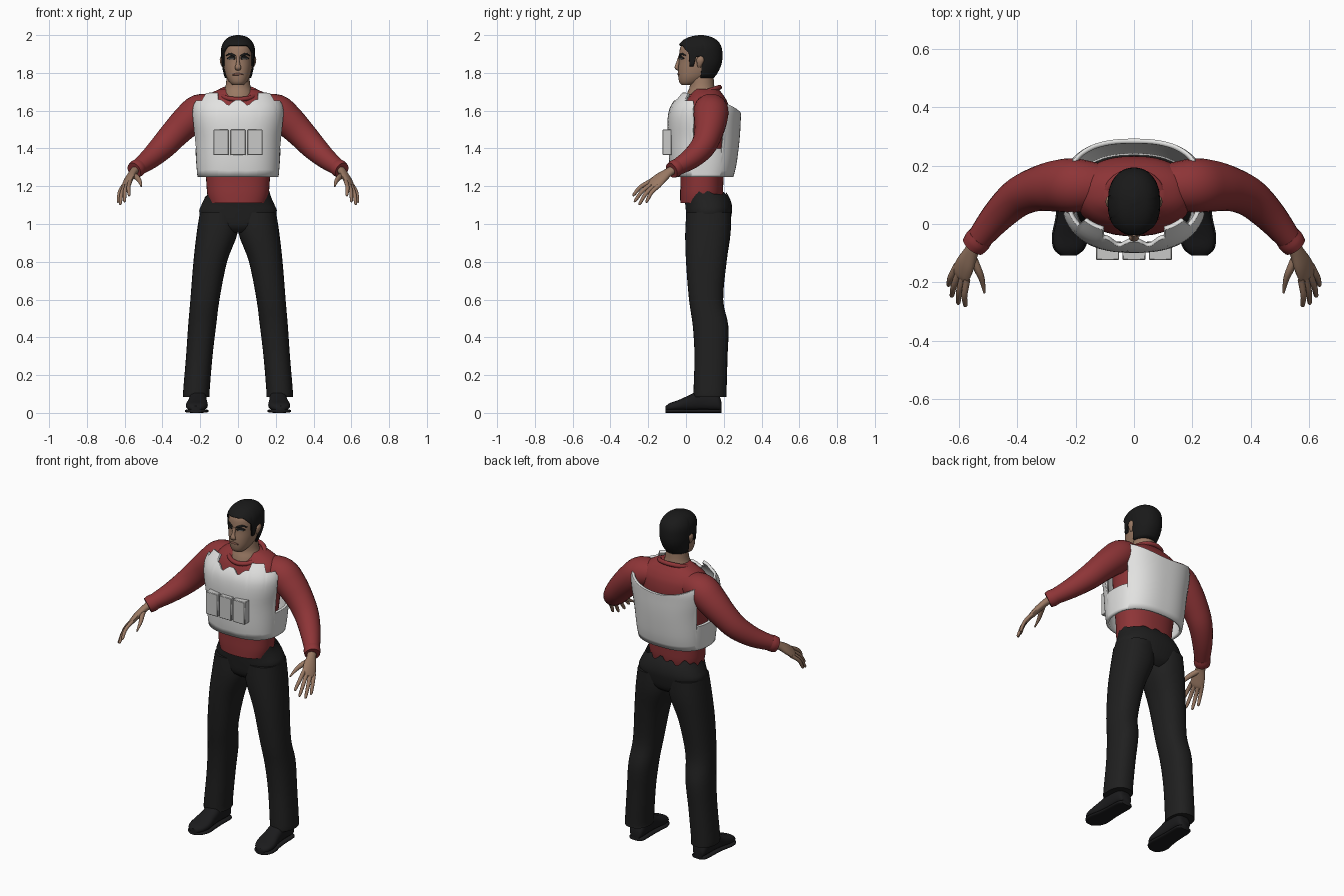
import bpy, bmesh
from math import sin, cos, pi, radians
from mathutils import Vector

if "Cube" in bpy.data.objects:
    bpy.data.objects.remove(bpy.data.objects["Cube"], do_unlink=True)


def material(name, r, g, b):
    m = bpy.data.materials.new(name)
    m.use_nodes = True
    m.diffuse_color = (r, g, b, 1)
    bsdf = m.node_tree.nodes["Principled BSDF"]
    bsdf.inputs["Base Color"].default_value = (r, g, b, 1)
    bsdf.inputs["Roughness"].default_value = 0.8
    return m


SKIN = material("skin", 0.32, 0.19, 0.125)
HAIR = material("black hair", 0.01, 0.01, 0.01)
RED = material("red cloth", 0.27, 0.035, 0.038)
WHITE = material("white armour", 0.76, 0.76, 0.75)
GREY = material("pale grey pouch", 0.58, 0.58, 0.57)
BLACK = material("black trousers", 0.014, 0.014, 0.014)
LEATHER = material("black leather", 0.011, 0.011, 0.012)
LIP = material("lip", 0.2, 0.09, 0.065)
EYE = material("eye white", 0.5, 0.48, 0.45)


def finish(ob, mat, thickness=0):
    ob.data.materials.append(mat)
    bpy.ops.object.select_all(action='DESELECT')
    ob.select_set(True)
    bpy.context.view_layer.objects.active = ob
    bpy.ops.object.shade_smooth_by_angle(angle=radians(50))
    if thickness:
        mod = ob.modifiers.new("thickness", 'SOLIDIFY')
        mod.thickness, mod.offset = thickness, 0


def loft(name, rings, mat, caps=(True, True), s=1, thickness=0):
    """Skin a list of rings; s = -1 mirrors to the right side."""
    bm = bmesh.new()
    vs = [[bm.verts.new((p[0] * s, p[1], p[2])) for p in r] for r in rings]
    n = len(vs[0])
    for a, b in zip(vs, vs[1:]):
        for i in range(n):
            j = (i + 1) % n
            bm.faces.new((a[i], a[j], b[j], b[i]))
    for end, use in zip((vs[0], vs[-1]), caps):
        if use:
            bm.faces.new(end)
    bmesh.ops.recalc_face_normals(bm, faces=bm.faces)
    me = bpy.data.meshes.new(name)
    bm.to_mesh(me)
    bm.free()
    ob = bpy.data.objects.new(name, me)
    bpy.context.collection.objects.link(ob)
    finish(ob, mat, thickness)


def refine(rows, k=4):
    """Smoothly subdivide a list of number rows."""
    out = []
    for i in range(len(rows) - 1):
        a, b, c, d = (rows[min(max(i + o, 0), len(rows) - 1)] for o in (-1, 0, 1, 2))
        for j in range(k):
            t = j / k
            out.append([q + t * (r - p) / 2 + t * t * (2 * p - 5 * q + 4 * r - w) / 2
                        + t ** 3 * (3 * q - p - 3 * r + w) / 2
                        for p, q, r, w in zip(a, b, c, d)])
    return out + [list(rows[-1])]


def power(v, p):
    return (1 if v >= 0 else -1) * abs(v) ** (2 / p)


def section(row, a, p=2.3):
    """Point at angle a on a level section (height, centre x, half width, front y, back y)."""
    z, xc, hw, yf, yb = row
    return Vector((xc + hw * power(cos(a), p), (yf + yb) / 2 + (yb - yf) / 2 * power(sin(a), p), z))


def at_height(rows, z):
    for a, b in zip(rows, rows[1:]):
        if z <= b[0]:
            t = max(0, (z - a[0]) / (b[0] - a[0]))
            return [z] + [u + (v - u) * t for u, v in zip(a[1:], b[1:])]
    return [z] + list(rows[-1][1:])


def stack(name, rows, mat, s=1, n=28, p=2.3):
    loft(name, [[section(r, 2 * pi * i / n, p) for i in range(n)] for r in refine(rows)], mat, s=s)


def shell(name, rows, mat, low, high, ref, n=120, m=18, p=2.5, cap=False, thickness=0):
    """Open sheet round a body whose lower and upper edges vary with the point (x, y)."""
    rows, rings = refine(rows), []
    for k in range(m + 1):
        ring = []
        for i in range(n):
            a = 2 * pi * (i + .5) / n
            q = section(at_height(rows, ref), a, p)
            lo, hi = low(q.x, q.y), high(q.x, q.y)
            ring.append(section(at_height(rows, lo + (hi - lo) * sin(k / m * pi / 2)), a, p))
        rings.append(ring)
    loft(name, rings, mat, (False, cap), thickness=thickness)


def tube(name, path, mat, s=1, ref=(0, 1, 0), n=14, k=4):
    """Tube along rows of (x, y, z, radius along ref, radius across)."""
    rows, rings = refine(path, k), []
    pts = [Vector(r[:3]) for r in rows]
    for i, r in enumerate(rows):
        t = (pts[min(i + 1, len(pts) - 1)] - pts[max(i - 1, 0)]).normalized()
        u = Vector(ref) - t * t.dot(Vector(ref))
        u.normalize()
        v = t.cross(u)
        rings.append([pts[i] + u * r[3] * cos(2 * pi * j / n) + v * r[4] * sin(2 * pi * j / n)
                      for j in range(n)])
    loft(name, rings, mat, s=s)


# Shirt body, neck and collar
stack("shirt", [(1.11, 0, .15, -.03, .185), (1.16, 0, .163, -.031, .195), (1.25, 0, .17, -.03, .2),
                (1.4, 0, .185, -.04, .22), (1.55, 0, .195, -.04, .232), (1.62, 0, .2, -.02, .227),
                (1.66, 0, .185, 0, .212), (1.69, 0, .15, .025, .192), (1.715, 0, .095, .045, .172)], RED, n=40)
stack("neck", [(1.64, 0, .09, -.01, .165), (1.69, 0, .082, .005, .162),
               (1.73, 0, .066, .02, .15), (1.8, 0, .058, .02, .145)], SKIN, p=2)
bpy.ops.mesh.primitive_torus_add(location=(0, .085, 1.692), rotation=(.33, 0, 0), major_radius=.098,
                                 minor_radius=.013, major_segments=36, minor_segments=8)
bpy.context.object.name = "collar"
finish(bpy.context.object, RED)

# Head
head = [(1.735, 0, .028, -.022, .03), (1.75, 0, .045, -.035, .075), (1.78, 0, .062, -.041, .125),
        (1.82, 0, .073, -.041, .165), (1.86, 0, .078, -.037, .18), (1.9, 0, .08, -.036, .182),
        (1.94, 0, .077, -.028, .175), (1.97, 0, .058, 0, .15), (1.985, 0, .03, .04, .11)]
stack("head", head, SKIN, n=36, p=2.2)


def face_y(x, z):
    _, _, hw, yf, yb = at_height(refine(head), z)
    return (yf + yb) / 2 - (yb - yf) / 2 * (1 - abs(x / hw) ** 2.2) ** (1 / 2.2)


def feature(name, pts, height, mat, s=1):
    tube(name, [(x, face_y(x, z), z, height * f, .004)
                for (x, z), f in zip(pts, (.5, 1, .9, .3))], mat, s, ref=(0, 0, 1), n=8)


# Hair with a short fringe, sideburns and gaps for the ears
def hairline(x, y):
    if y < .02:
        return 1.945 if y < -.025 else 1.945 - (y + .025)
    return 1.835 if y < .05 else 1.885 if y < .095 else 1.775


shell("hair", [(1.77, 0, .064, -.03, .138), (1.8, 0, .074, -.045, .162), (1.85, 0, .083, -.044, .184),
               (1.9, 0, .085, -.042, .188), (1.94, 0, .082, -.036, .182), (1.97, 0, .065, -.012, .16),
               (1.987, 0, .042, .025, .128), (1.995, 0, .008, .068, .09)],
      HAIR, hairline, lambda x, y: 1.995, 1.88, n=72, p=2.2, cap=True, thickness=.01)

# Face
tube("nose", [(0, -.034, 1.885, .007, .008), (0, -.044, 1.85, .009, .01),
              (0, -.049, 1.828, .011, .017), (0, -.038, 1.817, .006, .012)], SKIN)
feature("mouth", [(-.028, 1.79), (-.01, 1.793), (.01, 1.793), (.028, 1.79)], .006, LIP)
for s, side in ((1, "left"), (-1, "right")):
    feature(side + "_eyebrow", [(.012, 1.889), (.028, 1.895), (.045, 1.9), (.062, 1.892)], .007, HAIR, s)
    feature(side + "_eyelid", [(.015, 1.875), (.027, 1.881), (.043, 1.881), (.056, 1.876)], .008, HAIR, s)
    feature(side + "_eye", [(.02, 1.874), (.029, 1.874), (.04, 1.874), (.05, 1.874)], .004, EYE, s)
    tube(side + "_ear", [(.076, .07, 1.83, .008, .006), (.082, .072, 1.845, .014, .009),
                         (.086, .076, 1.87, .02, .011), (.083, .078, 1.89, .01, .006)], SKIN, s)


# Armoured vest: front panel, low side band and back panel in one sheet
def vest_top(x, y):
    x = abs(x)
    if y < .035:
        if x < .115:
            return 1.62 + .035 * abs(cos(30 * x))
        return 1.69 if x < .195 else 1.65 if x < .23 else 1.63
    if y > .2 and x < .215:
        return 1.585 + .045 * (x / .2) ** 2
    return 1.4


shell("vest", [(1.25, 0, .207, -.07, .243), (1.32, 0, .213, -.08, .26), (1.45, 0, .222, -.088, .276),
               (1.55, 0, .238, -.09, .282), (1.62, 0, .238, -.075, .282), (1.69, 0, .205, -.025, .26)],
      WHITE, lambda x, y: 1.25, vest_top, 1.55, thickness=.016)

# Three chest pouches
for i, name in enumerate(("right_pouch", "middle_pouch", "left_pouch")):
    bpy.ops.mesh.primitive_cube_add(size=1, location=((i - 1) * .09, -.1, 1.432))
    pouch = bpy.context.object
    pouch.name = name
    pouch.scale = (.079, .047, .135)
    bpy.ops.object.transform_apply(location=False, rotation=False, scale=True)
    bevel = pouch.modifiers.new("soft edge", 'BEVEL')
    bevel.width = .003
    finish(pouch, GREY)

# Trouser seat with an uneven waist
shell("trouser_seat", [(.955, 0, .08, .04, .19), (.985, 0, .17, .01, .225), (1.06, 0, .205, 0, .243),
                       (1.1, 0, .194, -.003, .243), (1.14, 0, .176, -.01, .23), (1.18, 0, .165, -.012, .204)],
      BLACK, lambda x, y: .955, lambda x, y: 1.158 + .01 * sin(70 * x) + .008 * sin(110 * y + 25 * x),
      1.06, n=80, p=2.3)

spread = Vector((.5, .7, -.3)).normalized()
for s, side in ((1, "left"), (-1, "right")):
    # Leg
    stack(side + "_trouser_leg", [(.085, .22, .07, .04, .215), (.12, .22, .07, .04, .215),
                                  (.3, .205, .07, .045, .22), (.46, .19, .074, .036, .224),
                                  (.6, .175, .077, .016, .197), (.8, .147, .089, 0, .215),
                                  (.95, .111, .108, -.004, .236), (1.06, .102, .1, .002, .238)], BLACK, s)

    # Shoe and sole, swept from heel to toe
    for part, top, grow in (("shoe", 1, 0), ("sole", 0, .005)):
        rings = []
        for y, xc, hw, h in refine([(.187, .21, .03, .06), (.165, .21, .044, .1), (.08, .212, .046, .12),
                                    (.02, .214, .05, .095), (-.04, .218, .058, .068),
                                    (-.085, .222, .048, .052), (-.108, .224, .022, .036)]):
            base = 0 if not top else .012
            h = h if top else .02
            rings.append([(xc + (hw + grow) * power(cos(a), 3 - top * .5), y,
                           (h + base) / 2 + (h - base) / 2 * power(sin(a), 3 - top * .5))
                          for a in [2 * pi * i / 20 for i in range(20)]])
        loft(side + "_" + part, rings, LEATHER, s=s)

    # Sleeve and cuff
    tube(side + "_sleeve", [(.11, .13, 1.615, .075, .07), (.2, .132, 1.6, .092, .088),
                            (.265, .13, 1.548, .088, .085), (.335, .118, 1.478, .075, .076),
                            (.4, .088, 1.408, .066, .068), (.47, .022, 1.343, .055, .055),
                            (.545, -.07, 1.288, .039, .04)], RED, s, n=24)
    tube(side + "_cuff", [(.525, -.045, 1.302, .044, .045), (.537, -.06, 1.293, .046, .047),
                          (.55, -.076, 1.284, .042, .043)], RED, s, n=24)

    # Hand
    tube(side + "_palm", [(.54, -.065, 1.29, .026, .022), (.556, -.095, 1.272, .027, .02),
                          (.575, -.135, 1.242, .038, .019), (.59, -.168, 1.213, .04, .015),
                          (.596, -.182, 1.202, .032, .009)], SKIN, s, ref=spread)
    tips = ((.577, -.283, 1.15), (.602, -.275, 1.118), (.625, -.25, 1.103), (.636, -.212, 1.115))
    for i, (finger, tip) in enumerate(zip(("index", "middle", "ring", "little"), tips)):
        base = Vector((.588, -.165, 1.216)) + spread * (i - 1.5) * .021
        tip = Vector(tip)
        mid = base.lerp(tip, .5) + Vector((.006, -.006, .007))
        tube(f"{side}_{finger}_finger", [(*base, .012, .011), (*mid, .011, .01),
                                         (*base.lerp(tip, .92), .008, .008), (*tip, .003, .003)],
             SKIN, s, ref=spread, n=10)
    tube(side + "_thumb", [(.556, -.105, 1.262, .015, .014), (.534, -.155, 1.245, .015, .013),
                           (.52, -.19, 1.226, .011, .01), (.511, -.235, 1.198, .004, .004)],
         SKIN, s, ref=spread, n=10)
